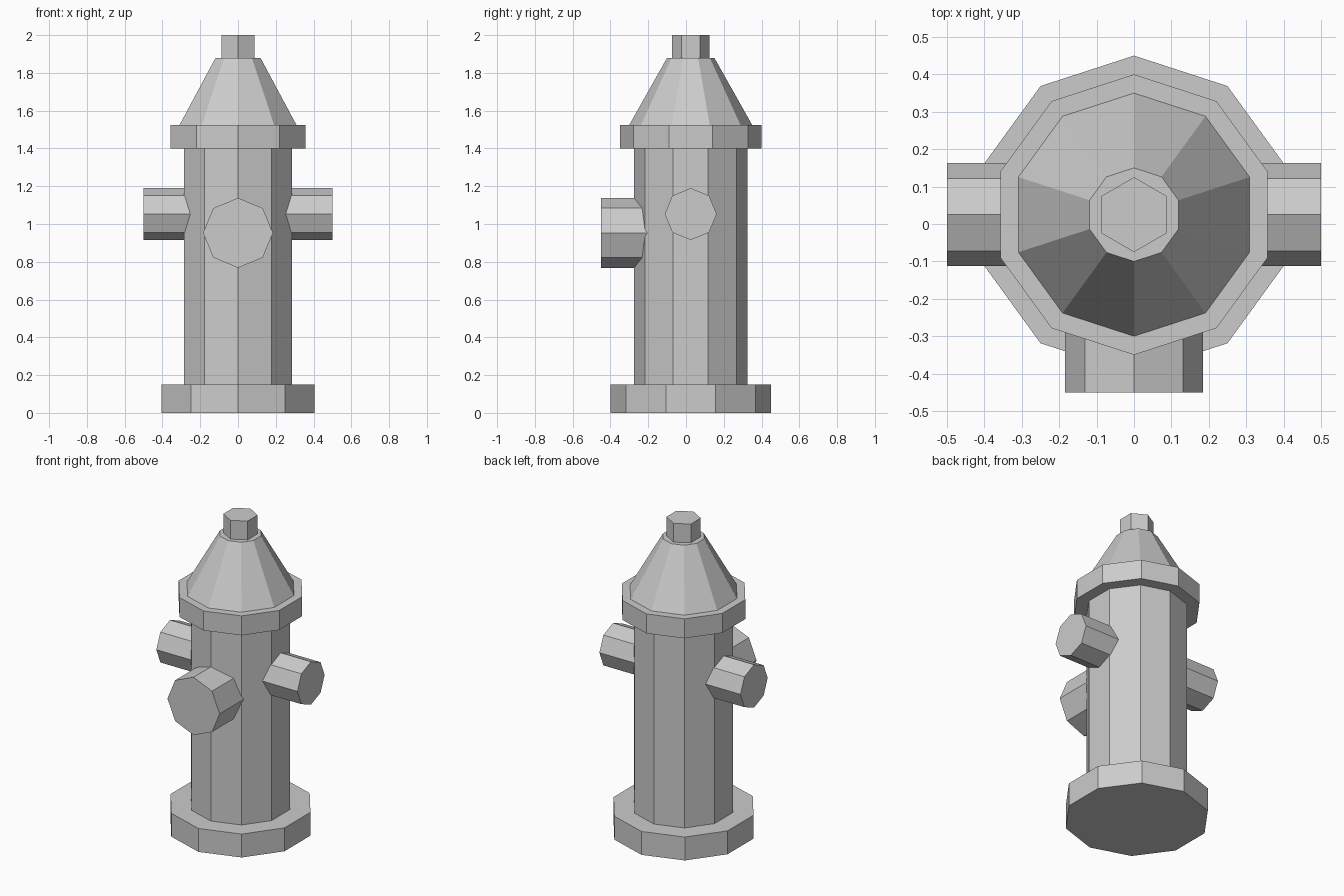
import bpy
import bmesh
from math import pi, sin, cos
from mathutils import Matrix, Vector

if "Cube" in bpy.data.objects:
    bpy.data.objects.remove(bpy.data.objects["Cube"])

AXIS = Vector((0, 0.025, 0))  # the barrel axis sits slightly behind the origin


def prism(name, sides, r0, r1, start, end, phase=pi / 2):
    """Closed, flat-faced prism or frustum running from start to end."""
    start, end = Vector(start), Vector(end)
    d = (end - start).normalized()
    # cross-section axes
    u = Vector((1, 0, 0)) if abs(d.x) < 0.5 else Vector((0, 1, 0))
    v = d.cross(u)
    bm = bmesh.new()
    rings = []
    for centre, r in ((start, r0), (end, r1)):
        rings.append([bm.verts.new(centre + r * (u * cos(a) + v * sin(a)))
                      for a in (phase + 2 * pi * i / sides for i in range(sides))])
    a, b = rings
    bm.faces.new(a[::-1])
    bm.faces.new(b)
    for i in range(sides):
        j = (i + 1) % sides
        bm.faces.new((a[i], a[j], b[j], b[i]))
    bmesh.ops.recalc_face_normals(bm, faces=bm.faces)
    mesh = bpy.data.meshes.new(name)
    bm.to_mesh(mesh)
    bm.free()
    obj = bpy.data.objects.new(name, mesh)
    bpy.context.collection.objects.link(obj)
    return obj


# Upright stack: name, sides, lower radius, upper radius, bottom z, top z
for name, n, r0, r1, z0, z1 in (
    ("base_flange", 10, 0.425, 0.425, 0.0, 0.15),
    ("barrel", 10, 0.30, 0.30, 0.15, 1.4),
    ("collar", 10, 0.375, 0.375, 1.4, 1.525),
    ("bonnet", 10, 0.325, 0.125, 1.525, 1.88),
    ("top_nut", 6, 0.10, 0.10, 1.88, 2.0),
):
    prism(name, n, r0, r1, AXIS + Vector((0, 0, z0)), AXIS + Vector((0, 0, z1)))

# Side outlets, rooted just inside the barrel
for side, s in (("left", -1), ("right", 1)):
    prism(side + "_outlet", 8, 0.1375, 0.1375,
          (s * 0.24, 0.025, 1.0525), (s * 0.5, 0.025, 1.0525))

# Large front outlet
prism("front_outlet", 8, 0.185, 0.185, (0, -0.19, 0.953), (0, -0.45, 0.953))
